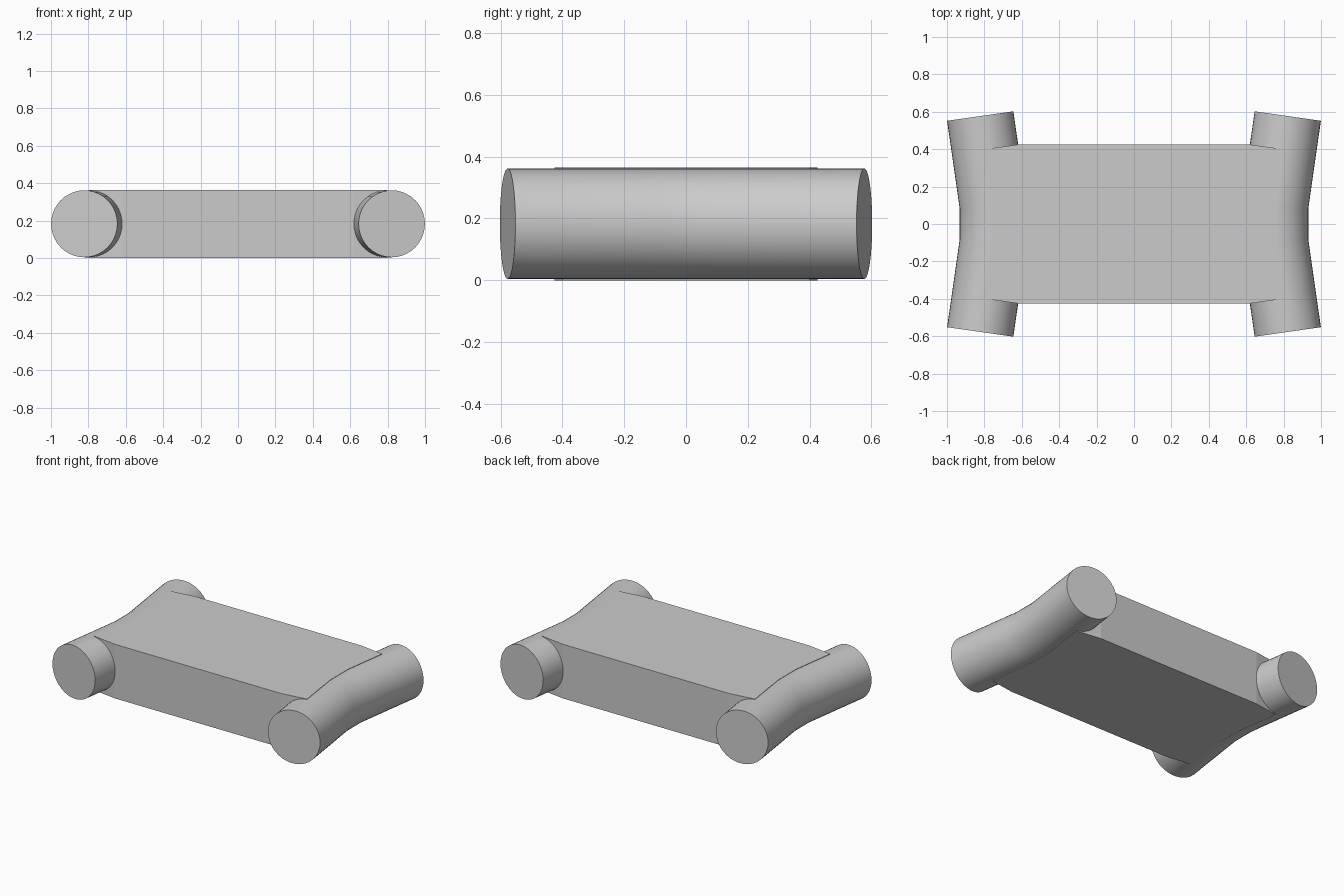
import bpy, bmesh, math
from mathutils import Vector

old = bpy.data.objects.get("Cube")
if old:
    bpy.data.objects.remove(old, do_unlink=True)

grey = bpy.data.materials.new("plain grey")
grey.use_nodes = True
colour = (0.6, 0.6, 0.6, 1)
grey.diffuse_color = colour
grey.node_tree.nodes["Principled BSDF"].inputs["Base Color"].default_value = colour

RADIUS, MID_Z, SIDES = 0.179, 0.183, 40
MID_X, END_X, BEND_Y, END_Y = 0.753, 0.822, 0.095, 0.577


def finish(name, bm, smooth):
    bmesh.ops.recalc_face_normals(bm, faces=bm.faces)
    mesh = bpy.data.meshes.new(name)
    bm.to_mesh(mesh)
    bm.free()
    obj = bpy.data.objects.new(name, mesh)
    bpy.context.collection.objects.link(obj)
    mesh.materials.append(grey)
    if smooth:
        bpy.ops.object.select_all(action="DESELECT")
        obj.select_set(True)
        bpy.context.view_layer.objects.active = obj
        bpy.ops.object.shade_smooth_by_angle(angle=math.radians(30))


# Side tubes: a round section swept along a bent path with mitred joints
def tube(name, side):
    bm = bmesh.new()
    path = [Vector((side * x, y, MID_Z)) for x, y in
            ((END_X, -END_Y), (MID_X, -BEND_Y), (MID_X, BEND_Y), (END_X, END_Y))]
    rings = []
    for i, p in enumerate(path):
        before = (p - path[i - 1]).normalized() if i else None
        after = (path[i + 1] - p).normalized() if i < len(path) - 1 else None
        along = ((before or after) + (after or before)).normalized()
        across = along.cross(Vector((0, 0, 1)))
        stretch = 1 / along.dot(before or after)
        ring = []
        for k in range(SIDES):
            a = math.tau * k / SIDES
            offset = across * math.cos(a) * stretch + Vector((0, 0, math.sin(a)))
            ring.append(bm.verts.new(p + offset * RADIUS))
        rings.append(ring)
    for r, s in zip(rings, rings[1:]):
        for k in range(SIDES):
            n = (k + 1) % SIDES
            bm.faces.new((r[k], r[n], s[n], s[k]))
    bm.faces.new(rings[0])
    bm.faces.new(rings[-1])
    finish(name, bm, True)


tube("left_tube", 1)
tube("right_tube", -1)

# Central slab: its ends follow the tube axes
quarter = [(0.62, 0.425), (0.796, 0.4), (MID_X, BEND_Y)]
half = quarter + [(x, -y) for x, y in reversed(quarter)]
outline = half + [(-x, -y) for x, y in half]
bm = bmesh.new()
base = bm.faces.new([bm.verts.new((x, y, 0)) for x, y in outline])
top = bmesh.ops.extrude_face_region(bm, geom=[base])["geom"]
bmesh.ops.translate(bm, vec=(0, 0, 0.365),
                    verts=[v for v in top if isinstance(v, bmesh.types.BMVert)])
finish("center_slab", bm, False)
